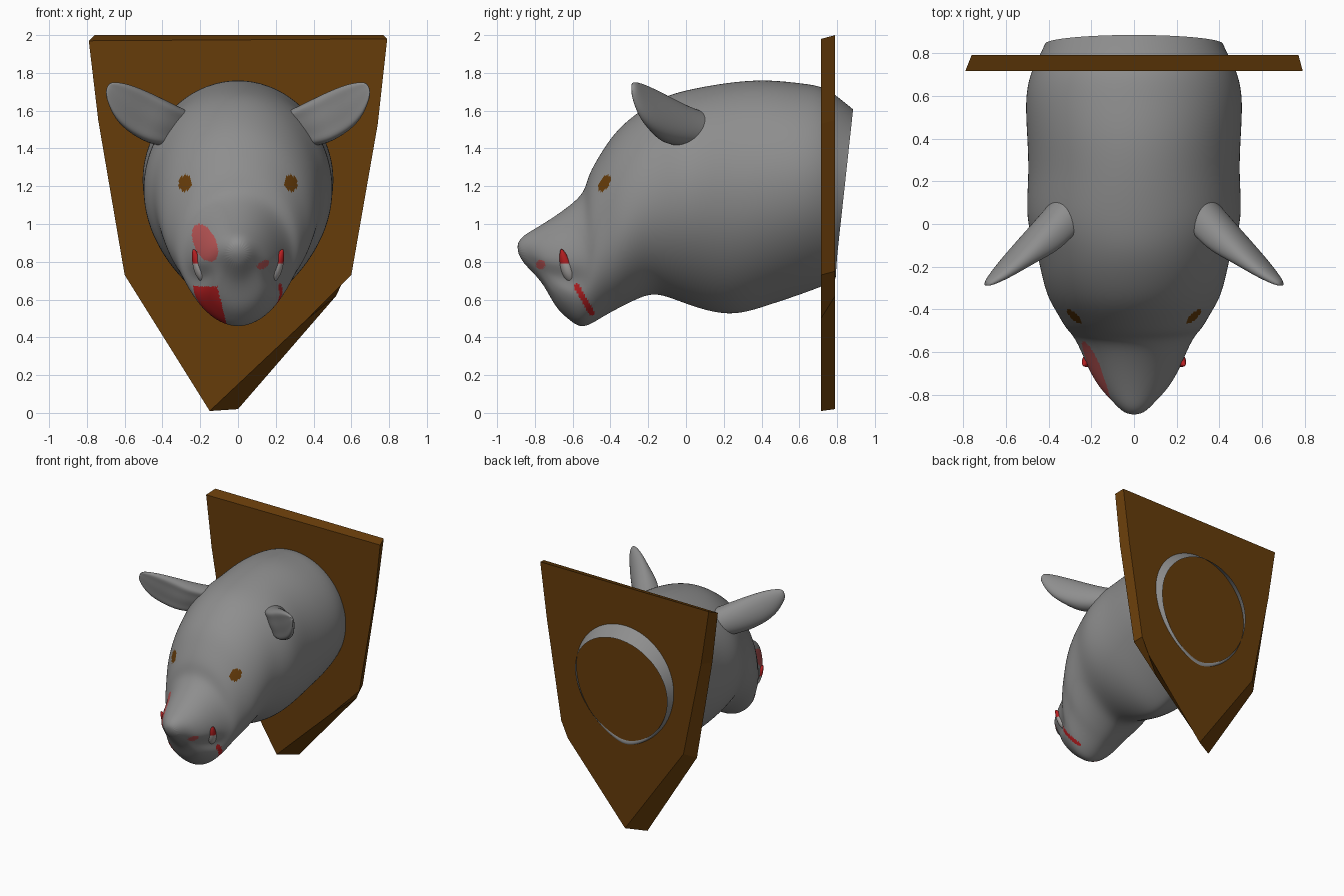
import bpy, bmesh, math
from mathutils import Vector

if "Cube" in bpy.data.objects:
    bpy.data.objects.remove(bpy.data.objects["Cube"])


def material(name, rgb):
    m = bpy.data.materials.new(name)
    m.diffuse_color = (*rgb, 1)
    m.use_nodes = True
    m.node_tree.nodes["Principled BSDF"].inputs["Base Color"].default_value = m.diffuse_color
    return m


FUR = material("grey_fur", (0.27, 0.27, 0.27))
WOOD = material("brown_wood", (0.133, 0.045, 0.003))
BLOOD = material("blood_red", (0.5, 0.014, 0.016))
STAIN = material("faded_red", (0.48, 0.09, 0.09))
IVORY = material("tooth_grey", (0.42, 0.40, 0.39))


def loft(name, rings, mats, rule=None, cap_start=False, cap_end=True, levels=2):
    """Skin a list of closed rings, smooth it, then colour faces by rule."""
    bm = bmesh.new()
    loops = [[bm.verts.new(p) for p in r] for r in rings]
    n = len(loops[0])
    for a, b in zip(loops, loops[1:]):
        for i in range(n):
            bm.faces.new((a[i], a[(i + 1) % n], b[(i + 1) % n], b[i]))
    for use, ring in ((cap_start, loops[0]), (cap_end, loops[-1])):
        if use:
            bm.faces.new(ring)
    bmesh.ops.recalc_face_normals(bm, faces=bm.faces)
    me = bpy.data.meshes.new(name)
    bm.to_mesh(me)
    bm.free()
    ob = bpy.data.objects.new(name, me)
    bpy.context.collection.objects.link(ob)
    for m in mats:
        me.materials.append(m)
    if levels:
        mod = ob.modifiers.new("smooth", 'SUBSURF')
        mod.levels = mod.render_levels = levels
        bpy.context.view_layer.objects.active = ob
        ob.select_set(True)
        bpy.ops.object.modifier_apply(modifier=mod.name)
        ob.select_set(False)
    for p in ob.data.polygons:
        p.use_smooth = levels > 0
        if rule:
            p.material_index = rule(p.center)
    return ob


def section(yt, zt, yb, zb, w, frac, low, n=28):
    """Tilted oval from top to bottom point; low > 1 narrows the underside."""
    zc = zb + (zt - zb) * frac
    pts = []
    for i in range(n):
        a = 2 * math.pi * i / n
        c, s = math.cos(a), math.sin(a)
        if s < 0:
            c = math.copysign(abs(c) ** low, c)
        z = zc + s * ((zt - zc) if s > 0 else (zc - zb))
        y = yb + (yt - yb) * (z - zb) / (zt - zb)
        x = w * c
        if y < -.56:                                # mouth groove
            x *= 1 - .2 * math.exp(-((z - .715) / .04) ** 2)
        pts.append((x, y, z))
    return pts


# wall plaque: front outline and offset back outline
front = [(-.79, 1.97), (-.74, 1.55), (-.6, .73), (-.15, .01),
         (.37, .50), (.6, .73), (.74, 1.53), (.79, 1.98)]
back = [(-.76, 2.0), (-.69, 1.55), (-.53, .77), (0, .02),
        (.52, .62), (.58, .75), (.71, 1.55), (.77, 2.0)]
loft("wall_plaque", [[(x, .715, z) for x, z in front],
                     [(x, .79, z) for x, z in back]],
     [WOOD], cap_start=True, levels=0)


# head with muzzle and jaw, open at the back of the neck
def head_rule(c):
    # eyes
    ex, ez = (abs(c.x) - .28) / .034, (c.z - 1.215) / .043
    if ex * ex + ez * ez < 1 and c.y < -.3:
        return 1
    # stain on the muzzle
    dx, dz = c.x + .175, c.z - .90
    if ((dx + .3 * dz) / .062) ** 2 + (dz / .1) ** 2 < 1 and c.y < -.5:
        return 2
    if c.x > 0 and math.hypot(c.y + .77, c.z - .785) < .025:
        return 2
    # blood on the jaw
    if c.x < -.06 - .25 * (c.z - .47) and c.y < -.55 and .47 < c.z < .67:
        return 3
    a, b = Vector((-.58, .67)), Vector((-.5, .53))
    p = Vector((c.y, c.z))
    t = max(0, min(1, (p - a).dot(b - a) / (b - a).length_squared))
    if c.x > .06 and (p - a.lerp(b, t)).length < .015:
        return 3
    return 0


head_rows = [
    (.885, 1.61, .79, .74, .42, .55, 1.2), (.80, 1.68, .80, .70, .44, .55, 1.3),
    (.72, 1.735, .72, .665, .485, .54, 1.4),
    (.60, 1.75, .60, .62, .515, .54, 1.45), (.42, 1.77, .42, .56, .505, .54, 1.45),
    (.23, 1.755, .23, .50, .495, .54, 1.45), (.03, 1.72, .0, .57, .515, .53, 1.4),
    (-.12, 1.68, -.15, .635, .455, .5, 1.25), (-.25, 1.60, -.24, .61, .435, .5, 1.2),
    (-.37, 1.50, -.33, .565, .405, .47, 1.2), (-.45, 1.38, -.39, .535, .36, .47, 1.2),
    (-.52, 1.26, -.45, .50, .325, .47, 1.15), (-.535, 1.17, -.50, .47, .29, .46, 1.1),
    (-.62, 1.095, -.56, .445, .255, .5, 1.05), (-.72, 1.025, -.63, .50, .215, .54, 1),
    (-.81, .97, -.695, .56, .165, .57, 1), (-.87, .935, -.76, .70, .10, .55, 1),
    (-.90, .885, -.875, .80, .045, .5, 1)]
loft("head", [section(*r) for r in head_rows], [FUR, WOOD, STAIN, BLOOD],
     head_rule, levels=3)

# ears and fangs, one of each per side
ear_rows = [(.24, .10, 1.49, .18, .085), (.38, -.05, 1.52, .16, .115),
            (.48, -.12, 1.565, .11, .12), (.60, -.215, 1.635, .065, .105),
            (.665, -.265, 1.695, .035, .06), (.695, -.285, 1.725, .018, .025)]
fang_rows = [(.0, .006), (.25, .028), (.6, .042), (.85, .036), (1.0, .012)]
root, tip = Vector((.236, -.66, .87)), Vector((.175, -.605, .685))

for side, sx in (("left", -1), ("right", 1)):
    rings = []
    for x, y, z, ry, rz in ear_rows:
        ring = []
        for i in range(12):
            a = math.tau * i / 12
            c, s = math.cos(a), math.sin(a)
            dy = ry * c * (.5 if c < 0 and abs(s) < .8 else 1)  # shallow cup
            ring.append((sx * (x - .05 * s * (rz / .12)), y + dy, z + rz * s))
        rings.append(ring)
    loft(side + "_ear", rings, [FUR])

    rings = []
    for t, r in fang_rows:
        c = root.lerp(tip, t)
        rings.append([(sx * (c.x + r * math.cos(math.tau * i / 8)),
                       c.y + r * math.sin(math.tau * i / 8), c.z)
                      for i in range(8)])
    loft(side + "_fang", rings, [IVORY, BLOOD],
         lambda c: 1 if c.z > .79 else 0, cap_start=True)
